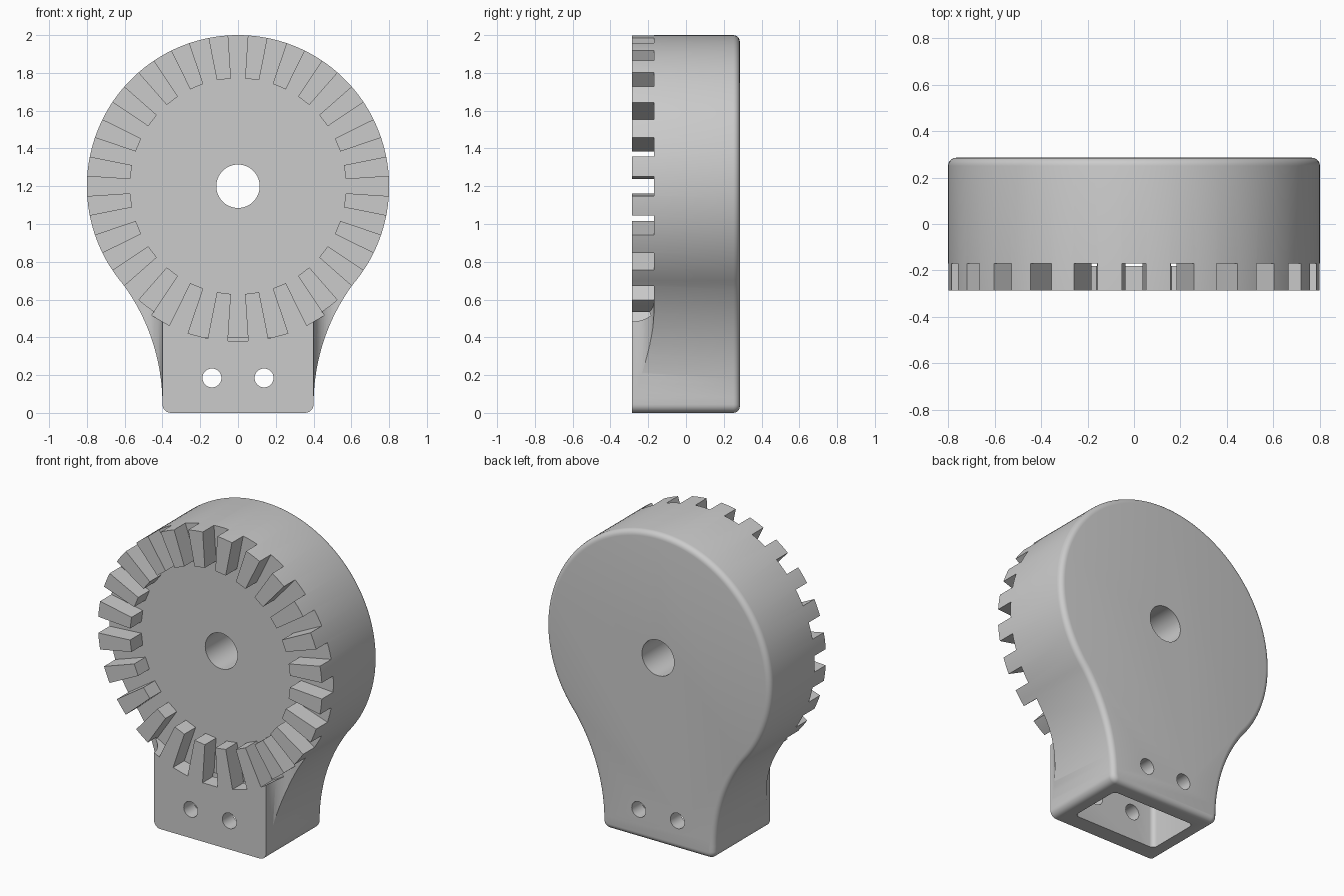
import bpy, bmesh
from math import sin, cos, pi, radians, atan2, sqrt
from mathutils import Vector

if "Cube" in bpy.data.objects:
    bpy.data.objects.remove(bpy.data.objects["Cube"])

FRONT, FACE, BACK = -0.285, -0.17, 0.285
CZ, R = 1.2, 0.8


def prism(name, pts, axis, lo, hi, round_back=0):
    """Extrude a profile: axis 'y' takes (x, z) points, axis 'z' takes (x, y) points."""
    bm = bmesh.new()
    put = (lambda p, h: (p[0], h, p[1])) if axis == 'y' else (lambda p, h: (p[0], p[1], h))
    base = bm.faces.new([bm.verts.new(put(p, lo)) for p in pts])
    ext = bmesh.ops.extrude_face_region(bm, geom=[base])
    top = [v for v in ext['geom'] if isinstance(v, bmesh.types.BMVert)]
    bmesh.ops.translate(bm, verts=top, vec=Vector(put((0, 0), hi - lo)))
    bmesh.ops.recalc_face_normals(bm, faces=bm.faces)
    if round_back:
        edges = [e for e in bm.edges if all(v in set(top) for v in e.verts)]
        bmesh.ops.bevel(bm, geom=edges, offset=round_back, segments=5, profile=0.5,
                        affect='EDGES', clamp_overlap=False)
    me = bpy.data.meshes.new(name)
    bm.to_mesh(me)
    bm.free()
    ob = bpy.data.objects.new(name, me)
    bpy.context.collection.objects.link(ob)
    return ob


def arc(cx, cy, r, a0, a1, n):
    return [(cx + r * cos(a0 + (a1 - a0) * i / n), cy + r * sin(a0 + (a1 - a0) * i / n))
            for i in range(n + 1)]


def circle(cx, cy, r, n):
    return arc(cx, cy, r, 0, 2 * pi, n)[:-1]


def cut(ob, cutter):
    mod = ob.modifiers.new("cut", 'BOOLEAN')
    mod.operation, mod.solver, mod.object = 'DIFFERENCE', 'EXACT', cutter
    bpy.context.view_layer.objects.active = ob
    bpy.ops.object.modifier_apply(modifier=mod.name)
    bpy.data.objects.remove(cutter)


# body outline: round head, flared neck, rounded foot corners
c = 0.045
zj = 0.68
xj = sqrt(R * R - (CZ - zj) ** 2)
d, h = xj - 0.4, zj - c
nr = (h * h + d * d) / (2 * d)
a_neck = atan2(h, d - nr)
half = arc(0.4 - c, c, c, -pi / 2, 0, 6)
half += arc(0.4 + nr, c, nr, pi, a_neck, 20)[1:]
head = arc(0, CZ, R, atan2(zj - CZ, xj), pi / 2, 64)
half += head[1:]
outline = half + [(-x, z) for x, z in reversed(half[:-1])]
body = prism("toothed_joint", outline, 'y', FRONT, BACK, 0.035)

# relief either side of the socket, blended with a concave fillet
fr = FACE - FRONT
for s in (1, -1):
    prof = [(0.4, -0.5)] + arc(0.4 + fr, FRONT, fr, pi, pi / 2, 10) + [(1, FACE), (1, -0.5)]
    relief = prism("relief_cutter", [(s * x, y) for x, y in prof], 'z', -0.1, zj - 0.01)
    cut(relief, prism("head_keep", circle(0, CZ, R, 160), 'y', -0.7, 0.1))
    cut(body, relief)

# ring of 24 teeth: star-shaped recess in the front face
star = []
for k in range(24):
    a, w = radians(15 * k), radians(3.75)
    for r, t in ((0.572, a - w), (0.822, a - w), (0.822, a + w), (0.572, a + w)):
        star.append((r * cos(t), CZ + r * sin(t)))
cut(body, prism("teeth_cutter", star, 'y', -0.6, FACE))

# axle hole and two pin holes
for x, z, r in ((0, CZ, 0.115), (0.138, 0.185, 0.05), (-0.138, 0.185, 0.05)):
    cut(body, prism("hole_cutter", circle(x, z, r, 48), 'y', -0.6, 0.6))

# socket in the foot
q = 0.03
sock = []
for i, (sx, sy) in enumerate(((1, 1), (-1, 1), (-1, -1), (1, -1))):
    sock += arc(sx * (0.3 - q), sy * (0.18 - q), q, i * pi / 2, (i + 1) * pi / 2, 6)
cut(body, prism("socket_cutter", sock, 'z', -0.1, 0.4))

bpy.ops.object.select_all(action='DESELECT')
body.select_set(True)
bpy.context.view_layer.objects.active = body
bpy.ops.object.shade_smooth_by_angle(angle=radians(30))
